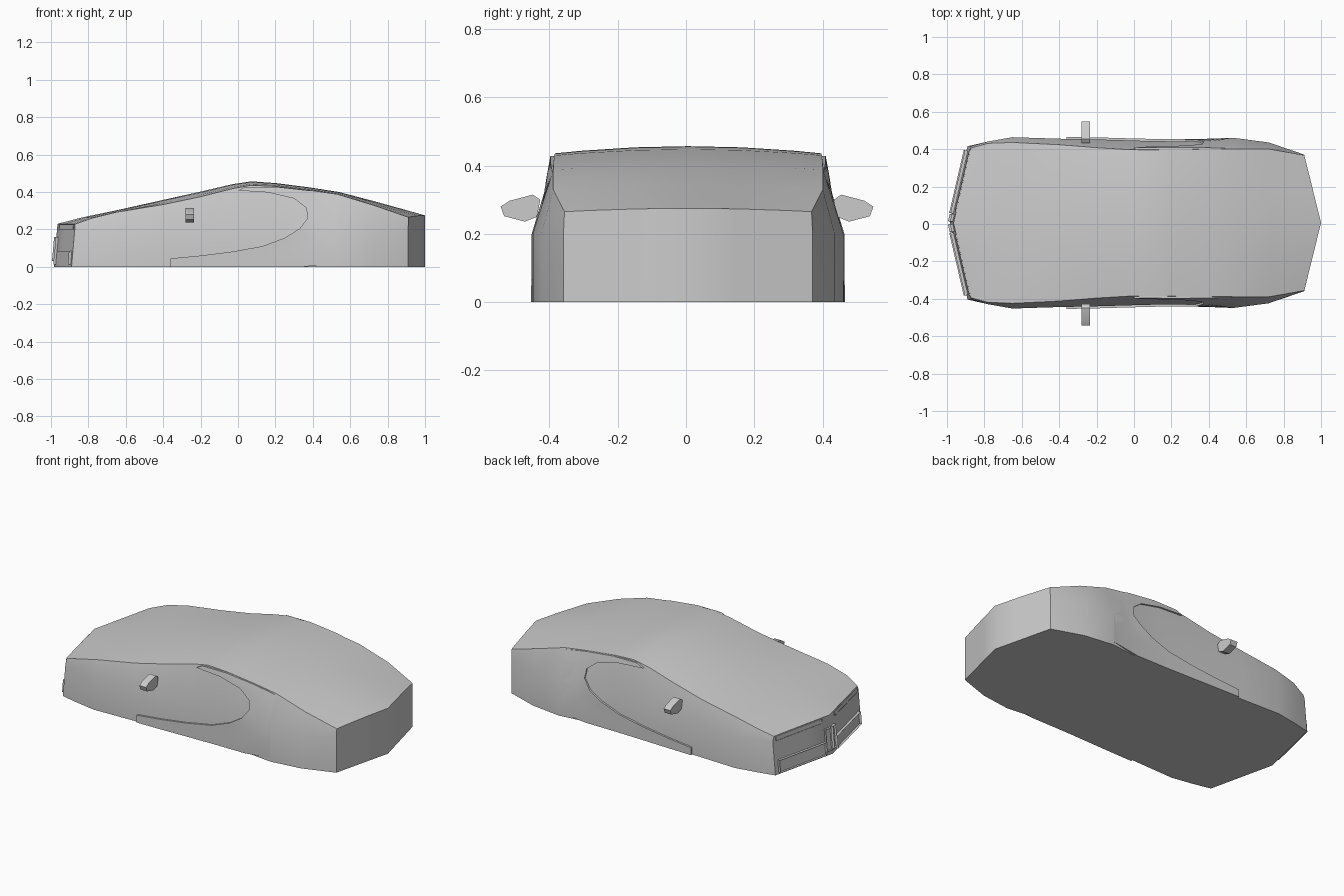
import bpy, bmesh, math
from mathutils import Vector

cube = bpy.data.objects.get("Cube")
if cube:
    bpy.data.objects.remove(cube)

grey = bpy.data.materials.new("body grey")
grey.use_nodes = True
COL = (0.6, 0.6, 0.6, 1)
grey.diffuse_color = COL
grey.node_tree.nodes["Principled BSDF"].inputs["Base Color"].default_value = COL

CY = 0.006       # centreline of the shell
SHOULDER = 0.2   # height where the sides start leaning in

# stations: x, half width, roof half width, centre height, edge height, bow in x
STATIONS = [
    (-0.87, .41, .40, .23, .228, -.095), (-0.78, .435, .425, .265, .26, -.05),
    (-0.65, .458, .43, .30, .292, -.01), (-0.4, .45, .418, .358, .333, 0),
    (-0.2, .446, .402, .402, .375, 0), (-0.03, .441, .392, .442, .418, 0),
    (0.07, .438, .39, .457, .436, 0), (0.2, .436, .392, .448, .43, 0),
    (0.38, .437, .394, .425, .41, 0), (0.53, .455, .395, .40, .388, .01),
    (0.72, .43, .395, .345, .33, .03), (0.91, .365, .362, .275, .265, .09)]


def finish(name, bm, angle=30):
    bmesh.ops.remove_doubles(bm, verts=bm.verts, dist=1e-5)
    bmesh.ops.recalc_face_normals(bm, faces=bm.faces)
    me = bpy.data.meshes.new(name)
    bm.to_mesh(me)
    bm.free()
    me.materials.append(grey)
    ob = bpy.data.objects.new(name, me)
    bpy.context.collection.objects.link(ob)
    bpy.ops.object.select_all(action='DESELECT')
    ob.select_set(True)
    bpy.context.view_layer.objects.active = ob
    bpy.ops.object.shade_smooth_by_angle(angle=math.radians(angle))
    return ob


def side_y(x, z):
    """Half width of the shell at a side point."""
    for a, b in zip(STATIONS, STATIONS[1:]):
        if a[0] <= x <= b[0]:
            t = (x - a[0]) / (b[0] - a[0])
            w, wt, ze = (a[i] + (b[i] - a[i]) * t for i in (1, 2, 4))
            k = max(0, min(1, (z - SHOULDER) / (ze - SHOULDER)))
            return w + (wt - w) * k
    return 0.4


# Body shell: one ring per station, closed by V-shaped ends
FR = (-1, -.8, -.4, 0, .4, .8, 1)
N = len(FR)
bm = bmesh.new()
rings = []
for x, w, wt, zc, ze, bow in STATIONS:
    top = [(f * wt, zc + (ze - zc) * f * f) for f in FR]
    low = [(f * w, 0) for f in reversed(FR)]
    pts = top + [(w, SHOULDER)] + low + [(-w, SHOULDER)]
    ring = []
    for y, z in pts:
        lean = 0.02 * (1 - z / .23) if x < -.8 else 0
        ring.append(bm.verts.new((x + bow * (1 - abs(y) / w) - lean, y + CY, z)))
    rings.append(ring)
for a, b in zip(rings, rings[1:]):
    for i in range(len(a)):
        j = (i + 1) % len(a)
        bm.faces.new((a[i], a[j], b[j], b[i]))
for r in (rings[0], rings[-1]):
    for i in range(N - 1):
        bm.faces.new((r[i], r[i + 1], r[2 * N - 1 - i], r[2 * N - i]))
    bm.faces.new((r[N - 1], r[N], r[N + 1]))
    bm.faces.new((r[0], r[-1], r[-2]))
finish("body_shell", bm)

# Raised rear quarter and sill that sweep around the door opening
ARC = [(-.36, .045), (-.2, .06), (-.04, .08), (.13, .11), (.25, .155), (.33, .205),
       (.372, .26), (.365, .315), (.3, .365), (.16, .398), (0, .408)]
RIM = [(-.36, 0), (-.2, 0), (-.04, 0), (.13, 0), (.35, 0), (.53, .02),
       (.53, .2), (.53, .38), (.38, .408), (.2, .428), (.04, .428)]


def quarter_panel(name, s):
    bm = bmesh.new()
    steps = 8

    def vert(x, z, depth):
        fade = min(1, max(0, (.53 - x) / .2))
        return bm.verts.new((x, CY + s * (side_y(x, z) + depth * fade), z))
    rows = []
    for a, b in zip(ARC, RIM):
        row = [vert(*a, -.012)]
        for k in range(steps + 1):
            t = k / steps
            row.append(vert(a[0] + (b[0] - a[0]) * t, a[1] + (b[1] - a[1]) * t, .011))
        row.append(vert(*b, -.012))
        rows.append(row)
    for r, q in zip(rows, rows[1:]):
        for i in range(len(r) - 1):
            bm.faces.new((r[i], r[i + 1], q[i + 1], q[i]))
    bm.faces.new(rows[0])
    bm.faces.new(rows[-1])
    finish(name, bm)


# Door mirrors: a seven-sided outline extruded along the car
MIRROR = [(.43, .30), (.452, .315), (.52, .297), (.546, .28), (.536, .252), (.475, .236), (.44, .25)]


def door_mirror(name, s):
    bm = bmesh.new()
    f = bm.faces.new([bm.verts.new((-.28, s * y + .003, z)) for y, z in MIRROR])
    ext = bmesh.ops.extrude_face_region(bm, geom=[f], use_keep_orig=True)
    verts = [v for v in ext["geom"] if isinstance(v, bmesh.types.BMVert)]
    bmesh.ops.translate(bm, verts=verts, vec=(.045, 0, 0))
    finish(name, bm, 20)


# Nose openings: a proud frame with a sunken middle, lying on the angled nose
def nose_frame(name, s, y0, y1, z0, z1, proud, border, depth):
    out = Vector((-.97, s * .23, 0))
    bm = bmesh.new()

    def on_nose(y, z):
        x = -.87 - .095 * (1 - y / .41) - .02 * (1 - z / .23)
        return Vector((x, CY + s * y, z))
    corners = [on_nose(y0, z0), on_nose(y1, z0), on_nose(y1, z1), on_nose(y0, z1)]
    back = [bm.verts.new(c - out * .01) for c in corners]
    front = [bm.verts.new(c + out * proud) for c in corners]
    for i in range(4):
        j = (i + 1) % 4
        bm.faces.new((back[i], back[j], front[j], front[i]))
    face = bm.faces.new(front)
    bmesh.ops.inset_region(bm, faces=[face], thickness=border)
    bmesh.ops.translate(bm, verts=face.verts, vec=-out * depth)
    finish(name, bm, 25)


for side, s in (("left", 1), ("right", -1)):
    quarter_panel(side + "_quarter_panel", s)
    door_mirror(side + "_door_mirror", s)
    nose_frame(side + "_lower_intake", s, .05, .385, .012, .085, .016, .01, .014)
    nose_frame(side + "_upper_bar", s, .06, .39, .2, .226, .005, .004, .002)
    nose_frame(side + "_centre_grille", s, .006, .045, .03, .16, .014, .007, .012)
